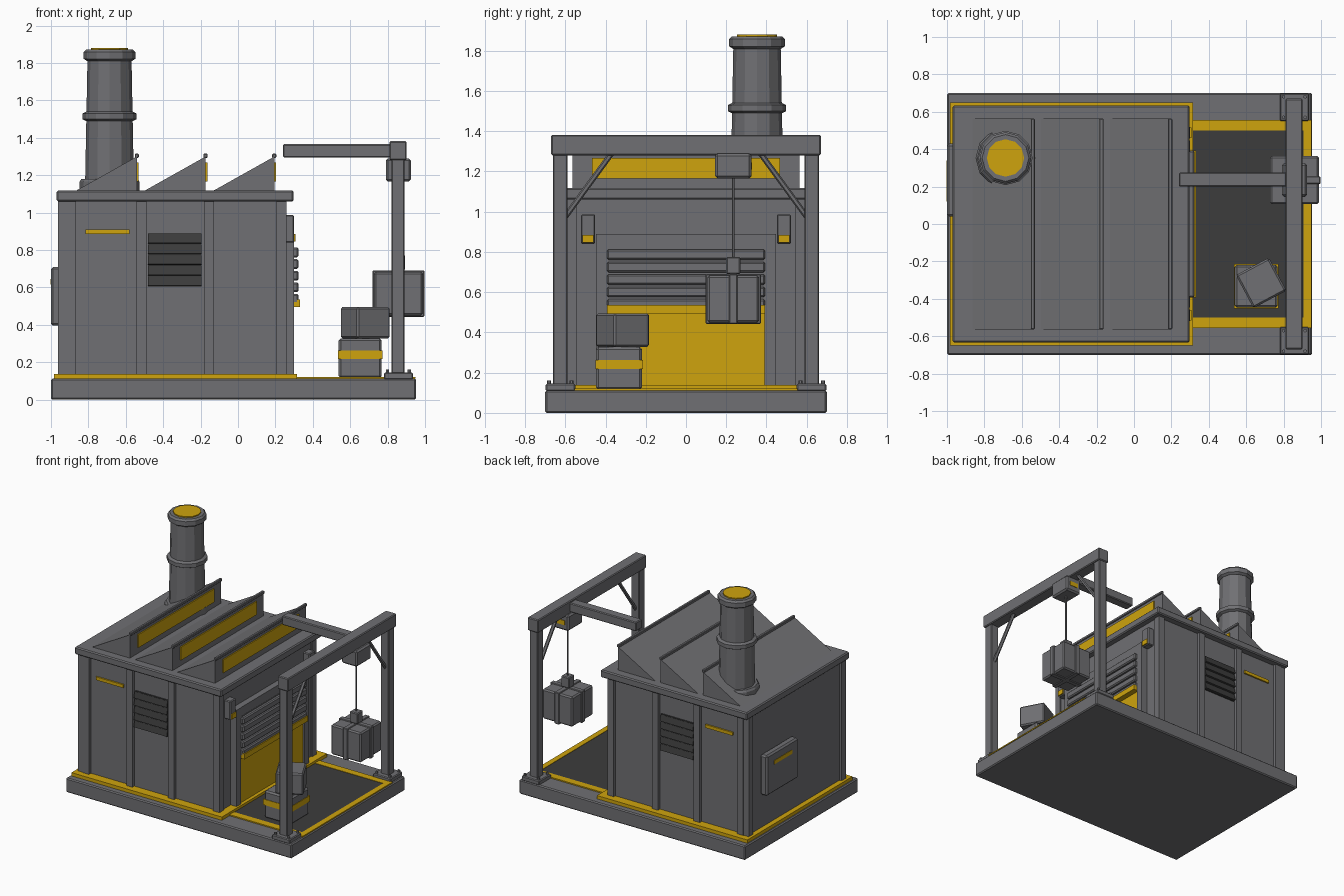
import bpy, bmesh, math
from mathutils import Vector, Matrix

if "Cube" in bpy.data.objects:
    bpy.data.objects.remove(bpy.data.objects["Cube"])


def mat(name, rgb):
    m = bpy.data.materials.new(name)
    m.diffuse_color = (*rgb, 1)
    m.use_nodes = True
    m.node_tree.nodes["Principled BSDF"].inputs["Base Color"].default_value = m.diffuse_color
    return m


GREY = mat("steel_grey", (0.162, 0.162, 0.172))
DARK = mat("dark_grey", (0.045, 0.045, 0.045))
YELLOW = mat("safety_yellow", (0.62, 0.37, 0.004))


def finish(name, bm, m):
    bmesh.ops.recalc_face_normals(bm, faces=bm.faces)
    me = bpy.data.meshes.new(name)
    bm.to_mesh(me)
    bm.free()
    me.materials.append(m)
    ob = bpy.data.objects.new(name, me)
    bpy.context.collection.objects.link(ob)
    return ob


def box(name, x, y, z, m=GREY, bevel=0.0, rot=None):
    """Box from (min, max) ranges, optionally bevelled and rotated about its centre."""
    bm = bmesh.new()
    bmesh.ops.create_cube(bm, size=1)
    bmesh.ops.scale(bm, vec=(x[1] - x[0], y[1] - y[0], z[1] - z[0]), verts=bm.verts)
    if bevel:
        bmesh.ops.bevel(bm, geom=bm.edges[:], offset=bevel, segments=1, affect='EDGES')
    if rot:
        bmesh.ops.rotate(bm, matrix=Matrix.Rotation(rot[0], 3, rot[1]), verts=bm.verts)
    bmesh.ops.translate(bm, vec=(sum(x) / 2, sum(y) / 2, sum(z) / 2), verts=bm.verts)
    return finish(name, bm, m)


def mirror_y(lo, hi, side):
    return (lo, hi) if side > 0 else (-hi, -lo)


def prism(name, profile, y0, y1, m=GREY):
    """Extrude an xz profile along y."""
    bm = bmesh.new()
    f = bm.faces.new([bm.verts.new((px, y0, pz)) for px, pz in profile])
    g = bmesh.ops.extrude_face_region(bm, geom=[f])
    bmesh.ops.translate(bm, vec=(0, y1 - y0, 0),
                        verts=[v for v in g['geom'] if isinstance(v, bmesh.types.BMVert)])
    return finish(name, bm, m)


def lathe(name, rings, x, y, sides, m=GREY):
    """Stack of (radius, height) rings, capped at both ends."""
    bm = bmesh.new()
    loops = [[bm.verts.new((x + r * math.cos(2 * math.pi * i / sides),
                            y + r * math.sin(2 * math.pi * i / sides), z))
              for i in range(sides)] for r, z in rings]
    for a, b in zip(loops, loops[1:]):
        for i in range(sides):
            j = (i + 1) % sides
            bm.faces.new((a[i], a[j], b[j], b[i]))
    bm.faces.new(loops[0])
    bm.faces.new(loops[-1])
    return finish(name, bm, m)


def rod(name, a, b, r, sides=6, m=GREY):
    a, b = Vector(a), Vector(b)
    bm = bmesh.new()
    bmesh.ops.create_cone(bm, cap_ends=True, segments=sides, radius1=r, radius2=r, depth=(b - a).length)
    q = (b - a).to_track_quat('Z', 'Y').to_matrix().to_4x4()
    bmesh.ops.transform(bm, matrix=Matrix.Translation((a + b) / 2) @ q, verts=bm.verts)
    return finish(name, bm, m)


# Base slab, yard floor and painted borders
box("base_slab", (-1, 0.953), (-0.7, 0.7), (0, 0.112), bevel=0.008)
box("yard_floor", (0.30, 0.91), (-0.505, 0.505), (0.108, 0.118), DARK)
box("building_skirting", (-0.985, 0.315), (-0.65, 0.65), (0.108, 0.138), YELLOW)
box("yard_stripe_end", (0.905, 0.948), (-0.555, 0.555), (0.112, 0.121), YELLOW)
for s in (-1, 1):
    box("yard_stripe_side", (0.31, 0.906), mirror_y(0.5, 0.555, s), (0.112, 0.121), YELLOW)

# Building shell
box("walls", (-0.945, 0.25), (-0.58, 0.58), (0.12, 1.08))
box("roof_slab", (-0.97, 0.298), (-0.633, 0.633), (1.06, 1.118), bevel=0.008)
for s in (-1, 1):
    for x in ((-0.963, -0.905), (0.205, 0.26)):
        box("corner_post", x, mirror_y(0.545, 0.6, s), (0.12, 1.07))
    for x in (-0.892, -0.516, -0.155):
        box("wall_pilaster", (x - 0.026, x + 0.026), mirror_y(0.57, 0.605, s), (0.12, 1.07))
    # Side louvre and marker strip
    box("louvre_back", (-0.48, -0.195), mirror_y(0.575, 0.588, s), (0.605, 0.89), DARK)
    for i in range(5):
        z = 0.632 + i * 0.057
        box("louvre_slat", (-0.48, -0.195), mirror_y(0.583, 0.597, s), (z - 0.024, z + 0.024), DARK,
            rot=(s * math.radians(14), 'X'))
    box("marker_strip", (-0.815, -0.58), mirror_y(0.578, 0.592, s), (0.885, 0.91), YELLOW)

# Rear control panel
box("control_panel", (-1.0, -0.94), (0.04, 0.43), (0.395, 0.71), bevel=0.012)
box("control_panel_strip", (-1.0, -0.99), (0.12, 0.34), (0.615, 0.645), YELLOW).location.x = -0.003

# Sawtooth roof with skylights
for peak in (-0.54, -0.173, 0.195):
    prism("sawtooth_roof", [(peak - 0.33, 1.115), (peak, 1.115), (peak, 1.3)], -0.563, 0.563)
    box("skylight", (peak - 0.005, peak + 0.009), (-0.468, 0.468), (1.165, 1.268), YELLOW)
    box("sawtooth_ridge", (peak - 0.012, peak + 0.01), (-0.563, 0.563), (1.293, 1.315), bevel=0.004)

# Chimney
CX, CY = -0.687, 0.353
lathe("chimney_stack", [(0.16, 1.1), (0.16, 1.165), (0.15, 1.18), (0.13, 1.18), (0.117, 1.86)], CX, CY, 12)
lathe("chimney_mid_ring", [(0.125, 1.49), (0.145, 1.5), (0.145, 1.53), (0.125, 1.54)], CX, CY, 12)
lathe("chimney_top_ring", [(0.12, 1.81), (0.138, 1.822), (0.138, 1.858), (0.125, 1.872)], CX, CY, 12)
lathe("chimney_cap", [(0.1, 1.865), (0.1, 1.88)], CX, CY, 12, YELLOW)

# Roller door
box("door_header", (0.24, 0.298), (-0.447, 0.447), (0.815, 0.89))
box("door_panel", (0.24, 0.288), (-0.4, 0.4), (0.12, 0.53), YELLOW)
box("shutter_back", (0.24, 0.3), (-0.4, 0.4), (0.53, 0.82))
for i in range(5):
    z = 0.785 - i * 0.062
    box("shutter_slat", (0.29, 0.324), (-0.393, 0.393), (z - 0.024, z + 0.028), bevel=0.008)
box("shutter_bottom_bar", (0.28, 0.332), (-0.393, 0.393), (0.495, 0.536), YELLOW)
for s in (-1, 1):
    box("door_jamb", (0.24, 0.3), mirror_y(0.39, 0.447, s), (0.12, 0.89))
    box("door_lamp_box", (0.24, 0.3), mirror_y(0.452, 0.522, s), (0.84, 0.987), bevel=0.006)
    box("door_lamp", (0.29, 0.308), mirror_y(0.459, 0.515, s), (0.846, 0.885), YELLOW)

# Gantry frame
for s in (-1, 1):
    box("gantry_post", (0.82, 0.89), mirror_y(0.59, 0.662, s), (0.11, 1.3), bevel=0.005)
    box("gantry_foot", (0.78, 0.935), mirror_y(0.55, 0.698, s), (0.108, 0.145), bevel=0.006)
    for bx in (0.8, 0.915):
        for by in (0.57, 0.68):
            rod("foot_bolt", (bx, s * by, 0.14), (bx, s * by, 0.16), 0.01)
    rod("gantry_brace", (0.855, s * 0.6, 0.975), (0.855, s * 0.37, 1.29), 0.014)
box("gantry_beam", (0.81, 0.902), (-0.67, 0.67), (1.28, 1.382), bevel=0.006)
box("hoist_rail", (0.24, 0.83), (0.2, 0.275), (1.295, 1.366), bevel=0.006)

# Hoist and hanging crate
box("hoist_trolley", (0.79, 0.925), (0.145, 0.325), (1.165, 1.29), bevel=0.012)
box("hoist_label", (0.82, 0.895), (0.318, 0.329), (1.21, 1.245), YELLOW)
rod("hoist_cable", (0.858, 0.235, 0.75), (0.858, 0.235, 1.18), 0.007)
box("hook_block", (0.823, 0.893), (0.2, 0.27), (0.69, 0.775), bevel=0.006)
box("hanging_crate", (0.728, 0.988), (0.106, 0.364), (0.45, 0.683), bevel=0.01)
box("hanging_crate_strap", (0.72, 0.997), (0.215, 0.255), (0.443, 0.69), bevel=0.004)
box("hanging_crate_strap", (0.838, 0.878), (0.098, 0.372), (0.443, 0.69), bevel=0.004)

# Stacked crates
box("lower_crate", (0.538, 0.768), (-0.447, -0.218), (0.115, 0.328), bevel=0.012)
box("lower_crate_band", (0.534, 0.772), (-0.451, -0.214), (0.217, 0.262), YELLOW)
box("upper_crate", (0.58, 0.78), (-0.415, -0.215), (0.328, 0.495), bevel=0.01, rot=(math.radians(28), 'Z'))
